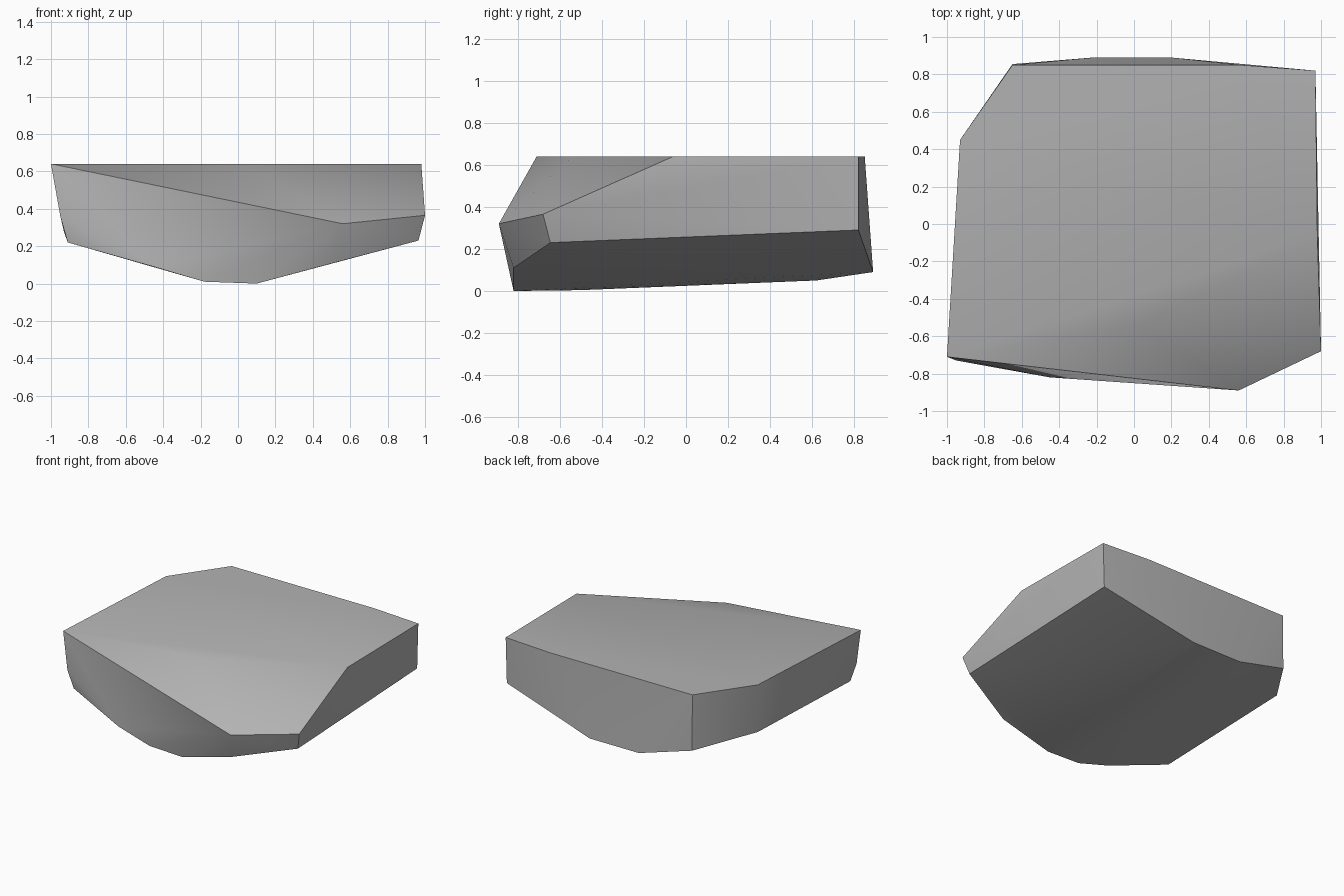
import bpy
import bmesh
import math

cube = bpy.data.objects.get("Cube")
if cube:
    bpy.data.objects.remove(cube, do_unlink=True)

TOP = 0.64

# Outline of the flat top, as x, y
top_rim = [(-1, -0.71), (-0.93, 0.45), (-0.65, 0.85), (0.57, 0.85),
           (0.97, 0.82), (0.98, -0.06), (0.03, -0.54)]

# Chipped front edge
front_edge = [(-0.95, -0.73, 0.36), (-0.91, -0.71, 0.22), (-0.45, -0.82, 0.09),
              (0.51, -0.82, 0.11), (0.56, -0.89, 0.32),
              (1, -0.68, 0.365), (0.965, -0.645, 0.23)]

# Lower edge around the back and left
back_edge = [(0.96, 0.82, 0.29), (0.2, 0.89, 0.09), (-0.22, 0.89, 0.09),
             (-0.65, 0.855, 0.21), (-0.93, 0.45, 0.275)]

# Shallow keel underneath
keel = [(-0.18, -0.82, 0.01), (0.1, -0.82, 0), (0, -0.5, 0.004), (0, 0.62, 0.05)]

# Wrap the corners into one faceted stone
bm = bmesh.new()
for co in [(x, y, TOP) for x, y in top_rim] + front_edge + back_edge + keel:
    bm.verts.new(co)
hull = bmesh.ops.convex_hull(bm, input=bm.verts[:])
spare = {v for v in hull["geom_interior"] + hull["geom_unused"]
         if isinstance(v, bmesh.types.BMVert)}
bmesh.ops.delete(bm, geom=list(spare), context="VERTS")
bmesh.ops.dissolve_limit(bm, angle_limit=math.radians(1),
                         verts=bm.verts[:], edges=bm.edges[:])
bmesh.ops.recalc_face_normals(bm, faces=bm.faces[:])
mesh = bpy.data.meshes.new("rock")
bm.to_mesh(mesh)
bm.free()

rock = bpy.data.objects.new("rock", mesh)
bpy.context.collection.objects.link(rock)

# Plain grey stone
stone = bpy.data.materials.new("grey_stone")
stone.use_nodes = True
grey = (0.45, 0.45, 0.45, 1)
stone.diffuse_color = grey
stone.node_tree.nodes["Principled BSDF"].inputs["Base Color"].default_value = grey
mesh.materials.append(stone)

# Soft shading over shallow creases, sharp at the rims
bpy.ops.object.select_all(action="DESELECT")
rock.select_set(True)
bpy.context.view_layer.objects.active = rock
bpy.ops.object.shade_smooth_by_angle(angle=math.radians(40))
